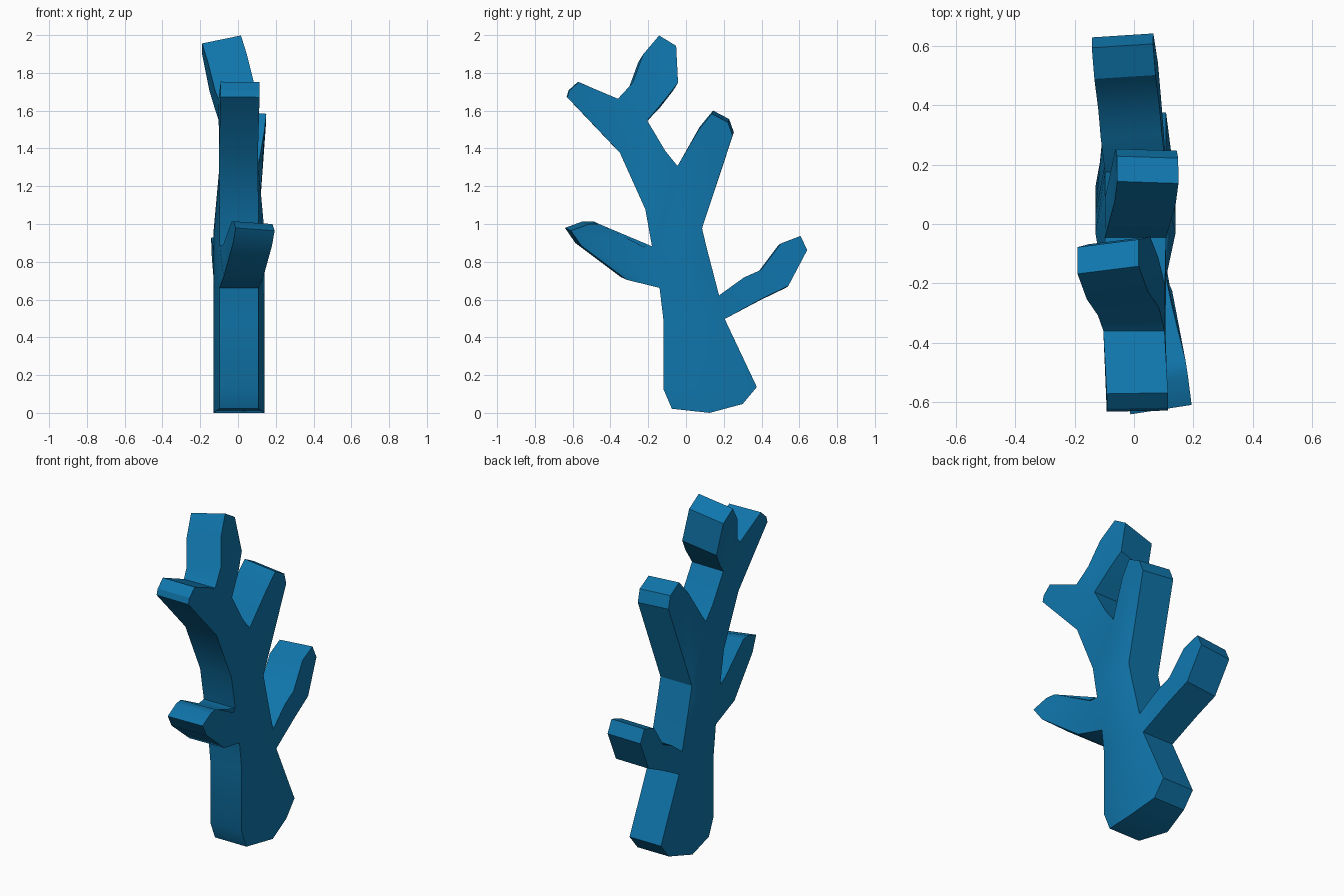
import bpy, bmesh, math
from mathutils import Vector

if "Cube" in bpy.data.objects:
    bpy.data.objects.remove(bpy.data.objects["Cube"])

HALF = 0.103      # half thickness at the outline
CX = 0.005
bm = bmesh.new()
pairs = {}        # (y, z) -> (right vertex, left vertex)
walls = set()     # open outline edges


def pair(p, half=HALF, lean=0.0, root=(0, 0), axis=(0, 1)):
    """Right/left vertices for a side-view point, leaning in x along a limb."""
    if p not in pairs:
        a = Vector(axis).normalized()
        c = CX + lean * max(0.0, (Vector(p) - Vector(root)).dot(a))
        mid = Vector((c, p[0], p[1]))
        off = half * Vector((1, -lean * a.x, -lean * a.y))
        pairs[p] = (bm.verts.new(mid + off), bm.verts.new(mid - off))
    return pairs[p]


def panel(points):
    """Matching faces on both sides, counter-clockwise seen from +x."""
    ps = [pairs[p] for p in points]
    bm.faces.new([p[0] for p in ps])
    bm.faces.new([p[1] for p in reversed(ps)])
    for a, b in zip(points, points[1:] + points[:1]):
        if (b, a) in walls:
            walls.remove((b, a))
        else:
            walls.add((a, b))


def limb(points, lean):
    """Limb outline; first and last points are its shared root edge."""
    root = (Vector(points[0]) + Vector(points[-1])) / 2
    tips = points[1:-1]
    mean = sum((Vector(p) for p in tips), Vector((0, 0))) / len(tips)
    for p in tips:
        pair(p, HALF, lean, root, mean - root)
    panel(points)


# trunk: left edge, thick middle ridge, right edge
rows = [
    ((-0.075, 0.025), (0.125, 0.003), (0.30, 0.05)),
    ((-0.12, 0.13), (0.06, 0.13), (0.375, 0.14)),
    ((-0.12, 0.50), (0.04, 0.50), (0.205, 0.50)),
    ((-0.14, 0.665), (0.03, 0.65), (0.175, 0.625)),
    ((-0.18, 0.885), (-0.03, 0.96), (0.11, 0.875)),
    ((-0.215, 1.08), (-0.045, 1.31), (0.085, 0.98)),
]
for i, (l, m, r) in enumerate(rows):
    pair(l)
    pair(m, HALF if i == 5 else 0.135)
    pair(r)
for (l0, m0, r0), (l1, m1, r1) in zip(rows, rows[1:]):
    panel([l0, m0, m1, l1])
    panel([m0, r0, r1, m1])

# lower front limb
limb([rows[4][0], (-0.24, 0.887), (-0.475, 1.01), (-0.53, 1.01), (-0.625, 0.975),
      (-0.57, 0.895), (-0.33, 0.715), rows[3][0]], 0.17)
# lower back limb
limb([rows[2][2], (0.40, 0.605), (0.535, 0.67), (0.635, 0.86), (0.60, 0.935),
      (0.495, 0.895), (0.39, 0.755), (0.30, 0.715), rows[3][2]], -0.08)
# upper back limb
limb([rows[5][2], (0.25, 1.48), (0.225, 1.55), (0.14, 1.595), (0.07, 1.51),
      rows[5][1]], 0.09)
# upper fork stem
n_front, n_mid, n_back = (-0.35, 1.38), (-0.36, 1.665), (-0.205, 1.55)
limb([rows[5][1], (-0.11, 1.39), n_back, n_mid, n_front, rows[5][0]], -0.01)
# upper front tip
limb([n_mid, (-0.57, 1.755), (-0.62, 1.71), (-0.63, 1.675), n_front], 0.02)
# top limb
limb([n_back, (-0.125, 1.64), (-0.055, 1.73), (-0.065, 1.925), (-0.155, 1.98),
      (-0.24, 1.88), (-0.295, 1.73), n_mid], -0.24)

# side walls between the two faces
for a, b in walls:
    bm.faces.new([pairs[b][0], pairs[a][0], pairs[a][1], pairs[b][1]])

bmesh.ops.triangulate(bm, faces=[f for f in bm.faces if len(f.verts) > 4])
bmesh.ops.recalc_face_normals(bm, faces=bm.faces)
low = min(v.co.z for v in bm.verts)
for v in bm.verts:
    v.co.z -= low

mesh = bpy.data.meshes.new("branching_coral")
bm.to_mesh(mesh)
bm.free()
coral = bpy.data.objects.new("branching_coral", mesh)
bpy.context.collection.objects.link(coral)

mat = bpy.data.materials.new("blue")
mat.diffuse_color = (0.005, 0.18, 0.41, 1)
mat.use_nodes = True
mat.node_tree.nodes["Principled BSDF"].inputs["Base Color"].default_value = mat.diffuse_color
mesh.materials.append(mat)

bpy.context.view_layer.objects.active = coral
coral.select_set(True)
bpy.ops.object.shade_smooth_by_angle(angle=math.radians(30))
